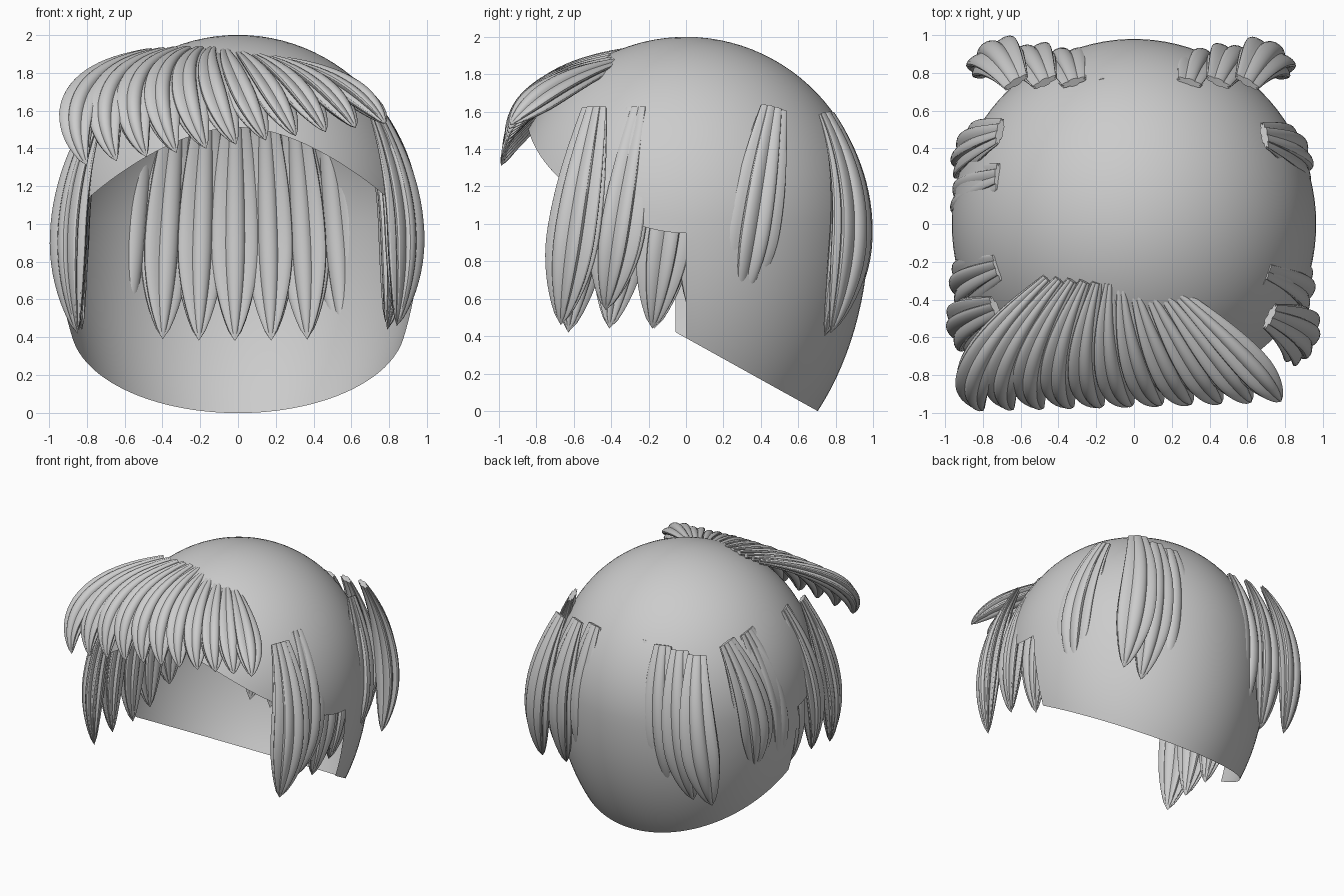
import bpy, bmesh
from math import sin, cos, pi, sqrt, asin, radians
from mathutils import Vector

if "Cube" in bpy.data.objects:
    bpy.data.objects.remove(bpy.data.objects["Cube"])


def finish(name, bm, angle):
    bmesh.ops.recalc_face_normals(bm, faces=bm.faces[:])
    me = bpy.data.meshes.new(name)
    bm.to_mesh(me)
    bm.free()
    ob = bpy.data.objects.new(name, me)
    bpy.context.collection.objects.link(ob)
    bpy.ops.object.select_all(action='DESELECT')
    ob.select_set(True)
    bpy.context.view_layer.objects.active = ob
    bpy.ops.object.shade_smooth_by_angle(angle=radians(angle))
    return ob


# Scalp cap: dome with stretched lower half, face opening and slanted nape
RX, RY, LOW = 0.965, 0.98, 1.44


def radius(z):
    h = (z - 1) / (1 if z > 1 else LOW)
    return sqrt(max(0, 1 - h * h))


def dome(az, z):
    r = radius(z)
    return (RX * r * sin(az), -RY * r * cos(az), z)


def elevation(z):
    return asin((z - 1) / (1 if z > 1 else LOW))


def height(e):
    return 1 + sin(e) * (1 if e > 0 else LOW)


def nape(az):
    z = 0.2
    for _ in range(40):
        z = 0.39 - 0.555 * dome(az, z)[1]
    return z


def build_cap():
    bm = bmesh.new()
    n, rows, extra = 48, 26, 14
    az = [radians(-86.5 + 176.5 * i / n) for i in range(n + 1)]
    az += [radians(90 + 183.5 * i / n) for i in range(1, n)]
    top = bm.verts.new((0, 0, 2))
    cols = []
    for i, a in enumerate(az):
        front = i <= n
        rim = 0.95 + (0.56 * max(0, cos(a)) ** 1.9 if front else 0)
        e1 = elevation(rim)
        col = [bm.verts.new(dome(a, height(pi / 2 + (e1 - pi / 2) * j / rows)))
               for j in range(1, rows + 1)]
        if i >= n or i == 0:
            e2 = elevation(nape(a))
            col += [bm.verts.new(dome(a, height(e1 + (e2 - e1) * j / extra)))
                    for j in range(1, extra + 1)]
        cols.append(col)
    for i, p in enumerate(cols):
        q = cols[(i + 1) % len(cols)]
        bm.faces.new((top, p[0], q[0]))
        count = rows if i < n else rows + extra
        for j in range(count - 1):
            bm.faces.new((p[j], p[j + 1], q[j + 1], q[j]))
    finish("scalp_cap", bm, 60)


# One lock of hair: scalloped tube on a curved path, thin root, pointed tip
def add_lock(bm, p0, ctrl, p1, across, half_w, half_d, lobes, root=0.5, root_d=0.25):
    p0, ctrl, p1, across = map(Vector, (p0, ctrl, p1, across))
    rings, seg = 24, lobes * 2 * 7
    peak, prev = 0.6, None
    for i in range(rings):
        t = i / rings
        c = p0 * (1 - t) ** 2 + ctrl * 2 * t * (1 - t) + p1 * t * t
        tan = ((ctrl - p0) * (1 - t) + (p1 - ctrl) * t).normalized()
        w = (across - tan * across.dot(tan)).normalized()
        d = tan.cross(w)
        if t < peak:
            g = sin(t / peak * pi / 2)
            sw, sd = root + (1 - root) * g, root_d + (1 - root_d) * g
        else:
            sw = sd = cos((t - peak) / (1 - peak) * pi / 2) ** 0.7
        ring = []
        for k in range(seg):
            a = 2 * pi * k / seg
            f = 0.72 + 0.28 * abs(sin(lobes * a))
            ring.append(bm.verts.new(c + w * half_w * sw * f * cos(a) + d * half_d * sd * f * sin(a)))
        if prev:
            for k in range(seg):
                m = (k + 1) % seg
                bm.faces.new((prev[k], prev[m], ring[m], ring[k]))
        else:
            bm.faces.new(ring)
        prev = ring
    tip = bm.verts.new(p1)
    for k in range(seg):
        bm.faces.new((prev[k], prev[(k + 1) % seg], tip))


# Width direction: between the row line and the dome tangent
def across_dir(row, mid, weight):
    row = Vector(row)
    tangent = Vector((-mid[1], mid[0], 0)).normalized()
    if tangent.dot(row) < 0:
        tangent = -tangent
    return row + tangent * weight


# Swept fringe: eleven locks fanning forward from the crown
def build_fringe():
    bm = bmesh.new()
    a = [Vector(v) for v in ((-0.46, -0.29, 1.91), (-1.00, -0.80, 1.75), (-0.80, -0.99, 1.31))]
    b = [Vector(v) for v in ((0.20, -0.34, 1.87), (0.63, -0.74, 1.75), (0.78, -0.94, 1.53))]
    for i in range(11):
        p0, c, p1 = (u.lerp(v, i / 10) for u, v in zip(a, b))
        bow = 0.06 * sin(pi * i / 10)
        p0.z += bow * 0.5
        c.y -= bow
        c.z += bow * 0.6
        across = Vector((0, 0, 1)).cross(p1 - p0)
        across.z -= 0.25 * across.length
        add_lock(bm, p0, c, p1, across, 0.105, 0.07, 3, 0.3, 0.3)
    finish("swept_fringe", bm, 30)


# Side rows: locks hang outward and lean forward; (root y, shift, tip z)
def build_side(name, sign, locks):
    bm = bmesh.new()
    for y, shift, tip in locks:
        add_lock(bm, (sign * (0.72 + shift), y, 1.62),
                 (sign * (0.98 + shift), y - 0.10, 1.08),
                 (sign * (0.84 + shift), y - 0.18, tip),
                 across_dir((0, 1, 0), (sign * 0.88, y - 0.11), 4), 0.155, 0.085, 4)
    finish(name, bm, 30)


# Back row: nine locks in a flat row, the middle ones inside the cap
def build_back():
    bm = bmesh.new()
    for i in range(9):
        x = -0.78 + 0.191 * i
        e = (abs(x) / 0.78) ** 2
        add_lock(bm, (x * 0.80, 0.75, 1.59), (x * 0.98, 0.955 + 0.06 * e, 1.05),
                 (x, 0.70 + 0.08 * e, 0.38 + 0.04 * e),
                 across_dir((1, 0, 0), (x, 0.85), 3), 0.14 + 0.015 * e, 0.085, 3)
    finish("back_locks", bm, 30)


build_cap()
build_fringe()
build_side("left_locks", -1, ((0.49, -0.01, 0.56), (0.25, 0.0, 0.46), (0.01, -0.015, 0.44),
                              (-0.23, 0.0, 0.44), (-0.45, 0.01, 0.42)))
build_side("right_locks", 1, ((0.47, -0.03, 0.56), (0.23, -0.06, 0.48), (0.0, -0.05, 0.44),
                              (-0.25, -0.02, 0.54), (-0.49, 0.0, 0.46)))
build_back()
